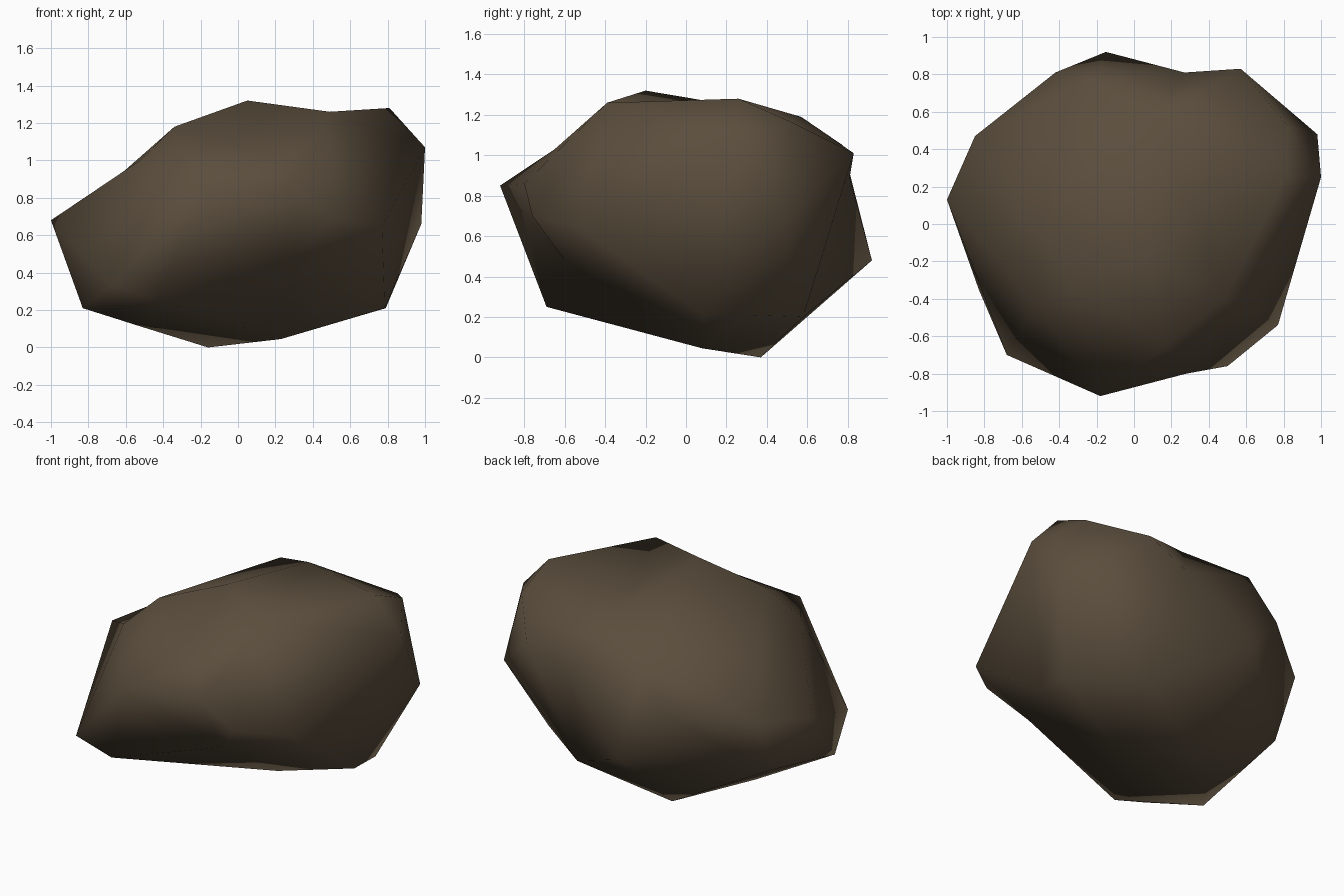
import bpy
import bmesh
from mathutils import Vector

if "Cube" in bpy.data.objects:
    bpy.data.objects.remove(bpy.data.objects["Cube"])

# Named corners of the boulder that steer its ridges
peak, tip, horn = (0.05, -0.20, 1.32), (-1.0, 0.13, 0.68), (0.81, 0.26, 1.28)
shoulder, back_top = (-0.34, -0.33, 1.18), (-0.235, 0.775, 1.05)
back_horn, back_tip = (0.57, 0.83, 1.01), (-0.15, 0.92, 0.48)

# Remaining corners, grouped by height
crown = [peak, horn, shoulder, back_top, back_horn, (0.49, -0.39, 1.26), (0.82, 0.525, 1.163),
         (0.11, 0.57, 1.19), (0.17, -0.65, 1.03), (-0.525, -0.43, 1.0)]
belt = [tip, back_tip, (-0.85, 0.47, 0.73), (-0.42, 0.81, 0.80), (0.27, 0.81, 0.89),
        (0.98, 0.48, 0.66), (1.0, 0.25, 1.07), (0.77, -0.54, 0.65), (0.50, -0.76, 0.70),
        (0.28, -0.80, 0.86), (-0.18, -0.92, 0.85)]
base = [(-0.68, -0.70, 0.33), (-0.43, -0.69, 0.25), (-0.83, -0.35, 0.21), (-0.83, 0.31, 0.36),
        (-0.53, 0.04, 0.115), (-0.16, 0.37, 0.0), (0.23, 0.08, 0.045), (0.785, 0.08, 0.21),
        (0.79, 0.29, 0.21), (0.38, 0.58, 0.20), (0.31, -0.60, 0.48)]
centre = Vector((0, 0, 0.66))

# Skin the points: hull a rounded-out copy so shallow dents survive, then move back
bm = bmesh.new()
corner = {}
for point in crown + belt + base:
    offset = Vector(point) - centre
    corner[point] = bm.verts.new(offset / offset.length ** 0.75)
bmesh.ops.convex_hull(bm, input=list(bm.verts))
for point, vert in corner.items():
    vert.co = point

# Turn the ridges that would bridge over the dents
for a, b in [(peak, horn), (back_top, back_horn), (back_horn, back_tip), (tip, shoulder)]:
    ridge = bm.edges.get((corner[a], corner[b]))
    if ridge:
        bmesh.utils.edge_rotate(ridge, False)

loose = [v for v in bm.verts if not v.link_faces]
bmesh.ops.delete(bm, geom=loose, context='VERTS')
bmesh.ops.recalc_face_normals(bm, faces=list(bm.faces))
for face in bm.faces:
    face.smooth = True

# Boulder object
mesh = bpy.data.meshes.new("boulder")
bm.to_mesh(mesh)
bm.free()
boulder = bpy.data.objects.new("boulder", mesh)
bpy.context.collection.objects.link(boulder)

# Brown stone colour
stone = bpy.data.materials.new("brown stone")
stone.diffuse_color = (0.103, 0.075, 0.046, 1.0)
stone.use_nodes = True
stone.node_tree.nodes["Principled BSDF"].inputs["Base Color"].default_value = stone.diffuse_color
mesh.materials.append(stone)
